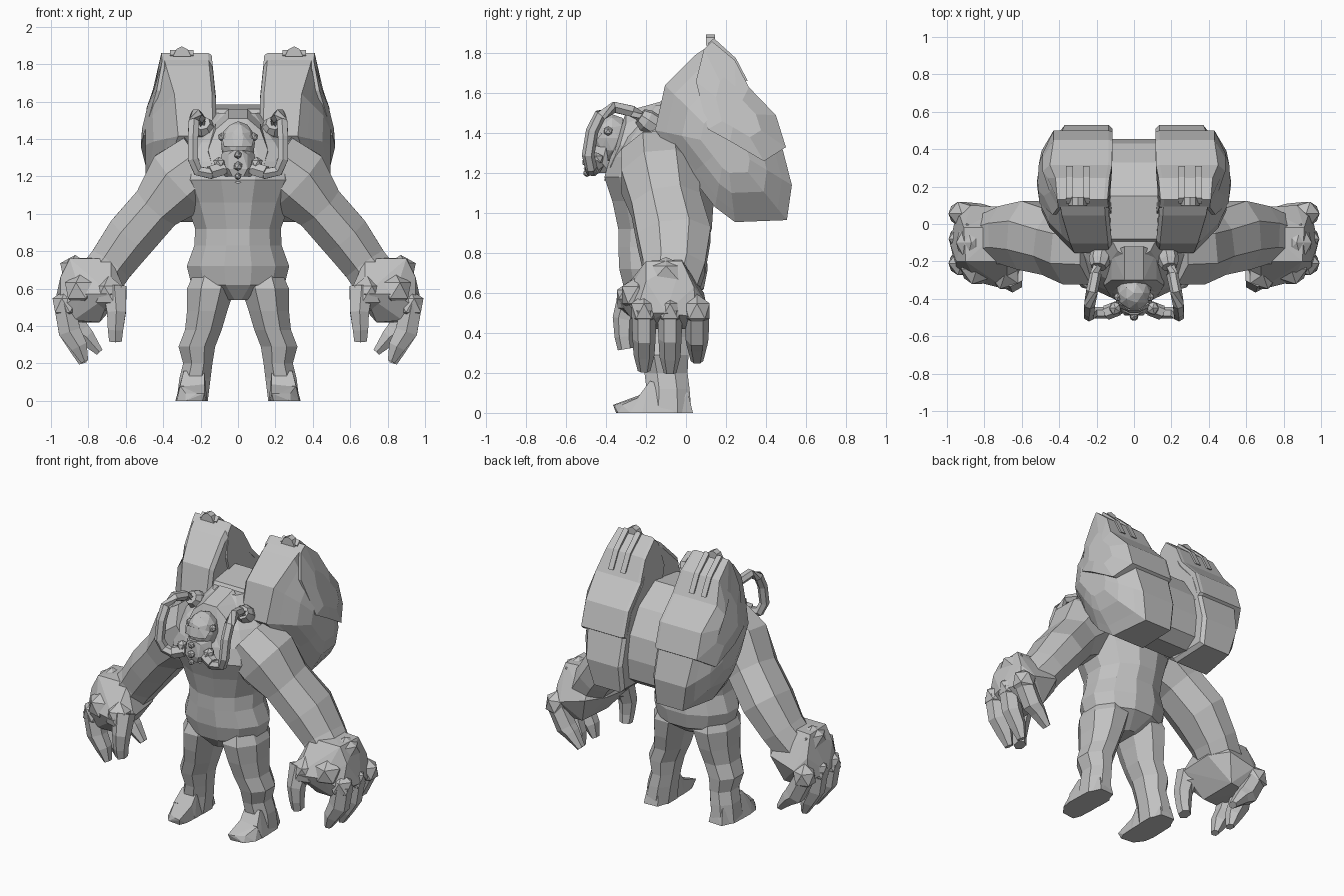
import bpy, bmesh, math
from mathutils import Vector as V

grey = bpy.data.materials.new("stone_grey")
grey.diffuse_color = (0.54, 0.54, 0.54, 1)


def finish(name, bm, mirror):
    bmesh.ops.recalc_face_normals(bm, faces=bm.faces)
    me = bpy.data.meshes.new(name)
    bm.to_mesh(me)
    bm.free()
    me.materials.append(grey)
    ob = bpy.data.objects.new(name, me)
    bpy.context.collection.objects.link(ob)
    if mirror:
        ob.modifiers.new("mirror", 'MIRROR').use_mirror_merge = False
    return ob


def loft(name, rings, mirror=False):
    """Skin a list of equal-length point rings and cap both ends."""
    bm = bmesh.new()
    vr = [[bm.verts.new(p) for p in r] for r in rings]
    n = len(vr[0])
    for a, b in zip(vr, vr[1:]):
        for i in range(n):
            bm.faces.new((a[i], a[(i + 1) % n], b[(i + 1) % n], b[i]))
    bm.faces.new(vr[0])
    bm.faces.new(vr[-1])
    return finish(name, bm, mirror)


def hull(name, pts, mirror=False):
    bm = bmesh.new()
    vs = [bm.verts.new(p) for p in pts]
    res = bmesh.ops.convex_hull(bm, input=vs)
    bmesh.ops.delete(bm, geom=list({v for v in res["geom_interior"]}), context='VERTS')
    return finish(name, bm, mirror)


def ball(name, c, r, mirror=False, sub=1):
    """Faceted ellipsoid."""
    bm = bmesh.new()
    bmesh.ops.create_icosphere(bm, subdivisions=sub, radius=1)
    for v in bm.verts:
        v.co = V((v.co.x * r[0] + c[0], v.co.y * r[1] + c[1], v.co.z * r[2] + c[2]))
    return finish(name, bm, mirror)


def ring(c, u, v, n, rot=0.0):
    return [V(c) + V(u) * math.cos(rot + i * math.tau / n) + V(v) * math.sin(rot + i * math.tau / n)
            for i in range(n)]


def limb(name, path, n, mirror=True):
    """Tube along (x, y, z, in-plane radius, depth radius) stations."""
    rings = []
    for i, p in enumerate(path):
        d = V(path[min(i + 1, len(path) - 1)][:3]) - V(path[max(i - 1, 0)][:3])
        ref = V((0, 1, 0)) if abs(d.normalized().y) < 0.85 else V((1, 0, 0))
        u = d.cross(ref).normalized()
        v = u.cross(d).normalized()
        rings.append(ring(p[:3], u * p[3] * 1.05, v * p[4] * 1.05, n, math.pi / n))
    return loft(name, rings, mirror)


def both(pts):
    return list(pts) + [(-x, y, z) for x, y, z in pts]


# torso: (z, half width, front y, back y)
torso = [(.54, .07, -.24, -.02), (.62, .25, -.31, .09), (.72, .275, -.335, .11), (.83, .235, -.34, .10),
         (.92, .23, -.34, .13), (1.06, .28, -.37, .14), (1.18, .34, -.41, .14), (1.28, .34, -.38, .14),
         (1.38, .27, -.33, .12), (1.46, .19, -.26, .1), (1.54, .12, -.18, .08)]
loft("torso", [ring((0, (f + b) / 2, z), (w * 1.03, 0, 0), (0, (b - f) / 2 * 1.03, 0), 12, math.pi / 12)
               for z, w, f, b in torso])

# arms
limb("arm", [(.18, -.14, 1.27, .18, .19), (.31, -.13, 1.17, .2, .2), (.43, -.1, 1.04, .14, .18),
             (.57, -.06, .88, .14, .19), (.68, -.06, .73, .125, .16), (.76, -.08, .62, .13, .14)], 8)

# hands
hull("palm", [(.68, -.2, .76), (.70, -.02, .77), (.90, -.2, .76), (.91, -.02, .76), (.95, -.2, .66),
              (.93, .04, .63), (.60, -.25, .58), (.61, -.03, .6), (.69, .09, .6), (.87, .1, .55),
              (.95, -.25, .5), (.95, .05, .48), (.75, .03, .43), (.74, -.22, .42), (.68, -.35, .57),
              (.84, -.31, .57), (.88, -.24, .43), (.88, .02, .42), (.985, -.1, .5)], True)
ball("wrist_knob", (.87, -.1, .7), (.09, .12, .08), True)
ball("thumb_knuckle", (.69, -.27, .57), (.095, .09, .1), True)
ball("side_knuckle", (.84, -.24, .59), (.095, .095, .095), True)
for nm, y, tx, tz in (("front", -.21, .82, .21), ("middle", -.08, .83, .2), ("rear", .055, .74, .26)):
    ball(nm + "_finger_knuckle", (.92, y, .51), (.08, .075, .085), True)
    limb(nm + "_finger", [(.93, y, .52, .06, .06), (.90 if tx > .8 else .85, y, .37, .065, .055),
                          ((.9 + tx) / 2 - .01, y, tz + .08, .05, .05), (tx, y, tz, .022, .03)], 6)
limb("thumb", [(.66, -.27, .6, .07, .065), (.65, -.31, .47, .055, .055), (.655, -.31, .38, .045, .045),
               (.655, -.30, .32, .037, .04)], 6)

# legs: (x, y, z, half width, half depth)
leg = [(.13, -.12, .70, .1, .14), (.145, -.12, .6, .13, .18), (.165, -.12, .48, .11, .16),
       (.185, -.12, .38, .1, .135), (.22, -.11, .29, .1, .125), (.215, -.1, .2, .08, .11),
       (.23, -.09, .12, .085, .11), (.245, -.09, .0, .085, .12)]
loft("leg", [ring((x, y, z), (w * 1.06, 0, 0), (0, d * 1.06, 0), 8, math.pi / 8) for x, y, z, w, d in leg], True)
hull("foot", [(.19, .03, 0), (.29, .035, 0), (.33, -.06, 0), (.335, -.22, 0), (.165, -.22, 0), (.165, -.06, 0),
              (.2, .01, .1), (.28, .01, .1), (.29, -.18, .16), (.18, -.18, .16), (.31, -.24, .08),
              (.18, -.24, .08)], True)
hull("toes", [(.335, -.2, 0), (.165, -.2, 0), (.325, -.28, 0), (.28, -.34, 0), (.19, -.35, 0), (.17, -.3, 0),
              (.18, -.365, .04), (.22, -.355, .04), (.31, -.23, .08), (.18, -.23, .09), (.28, -.32, .04)], True)

# backpack lobes: side profile in (y, z, outer x)
prof = [(.125, 1.845, .40), (.23, 1.75, .405), (.30, 1.62, .43), (.43, 1.48, .39), (.485, 1.315, .39),
        (.53, 1.14, .37), (.505, .965, .33), (.245, .955, .37), (.145, 1.03, .40), (.02, 1.19, .40),
        (-.155, 1.415, .32), (-.105, 1.64, .34), (.045, 1.79, .385)]


def lobe(profile, c, outer, steps):
    """Slices across x: inner bevel, inner edge, outer edge, then shrinking bulge."""
    rings = []
    for t, s in steps:
        r = []
        for y, z, xo in profile:
            xi = .135 + .1 * max(0, z - 1.6)
            zz = c[1] + (z - c[1]) * s
            x = xi - .02 if t < 0 else xi + (xo - xi) * t
            if t > 1:
                x = xo + (outer - xo) * (t - 1)
                x = min(x, max(.405, outer - .4 * max(0, zz - 1.5)))
            r.append((x, c[0] + (y - c[0]) * s, zz))
        rings.append(r)
    return rings


loft("pack_lobe", lobe(prof, (.2, 1.34), .495,
                       ((-.1, .94), (0, 1), (1, 1), (1.3, .85), (1.75, .62), (2, .36))), True)
# raised armour shell over the upper back of each lobe
shell = [(.13, 1.86, .41), (.245, 1.765, .42), (.315, 1.63, .45), (.45, 1.49, .43), (.5, 1.33, .43),
         (.39, 1.26, .495), (.22, 1.36, .52), (.11, 1.42, .505), (.05, 1.66, .435), (.09, 1.82, .405)]
loft("pack_shell", lobe(shell, (.25, 1.5), .515, ((-.1, .97), (0, 1), (1, 1), (1.7, .5))), True)
# knob and raised ribs along each lobe top
hull("pack_knob", [(x, y, z) for x, z in ((.25, 1.84), (.27, 1.88), (.3, 1.895), (.33, 1.88), (.35, 1.84))
                   for y in (.1, .145)], True)
for x in (.255, .345):
    hull("pack_rib", [(x + d, y, z) for d in (-.018, .018) for y, z in
                      ((.11, 1.85), (.14, 1.875), (.25, 1.775), (.31, 1.66), (.2, 1.7))], True)
# middle of the backpack
mid = [(-.14, 1.47), (-.08, 1.56), (.15, 1.585), (.33, 1.48), (.43, 1.33), (.455, 1.18), (.44, 1.04),
       (.36, .98), (.2, 1.0), (.05, 1.2)]
loft("pack_middle", [[(x, y, z) for y, z in mid] for x in (-.17, 0, .17)])

# collar behind the head
hull("collar", both([(0, -.41, 1.16), (.13, -.38, 1.23), (.16, -.33, 1.34), (.12, -.30, 1.45),
                     (.05, -.3, 1.51), (.12, -.15, 1.5), (.05, -.12, 1.56), (.17, -.2, 1.3)]))
# head and breathing mask
ball("head", (0, -.37, 1.375), (.095, .1, .12), sub=2)
hull("brow", both([(.085, -.42, 1.4), (.075, -.45, 1.36), (.02, -.475, 1.36), (.03, -.46, 1.42)]))
hull("mask", both([(.05, -.47, 1.32), (.085, -.4, 1.33), (.1, -.42, 1.25), (.05, -.49, 1.24),
                   (.03, -.48, 1.2), (.08, -.38, 1.2), (.02, -.485, 1.34)]))
for z, r in ((1.315, .022), (1.255, .026), (1.2, .02)):
    ball("mask_valve", (0, -.495, z), (r, r, r))
ball("temple_knob", (.085, -.39, 1.41), (.025, .025, .025), True)
ball("cheek_knob", (.1, -.45, 1.27), (.035, .04, .035), True)

# breathing tubes and their fittings
tube = [(.19, -.19, 1.46), (.205, -.27, 1.51), (.225, -.36, 1.53), (.237, -.43, 1.49), (.24, -.47, 1.41),
        (.24, -.49, 1.29), (.215, -.475, 1.23), (.15, -.475, 1.215), (.07, -.45, 1.24)]
limb("air_tube", [(*p, .03, .03) for p in tube], 6)
limb("tube_fitting", [(.17, -.13, 1.42, .055, .055), (.185, -.2, 1.465, .055, .055),
                      (.19, -.23, 1.485, .04, .04)], 8)
limb("tube_end", [(.15, -.475, 1.22, .038, .038), (.085, -.45, 1.24, .038, .038)], 6)
